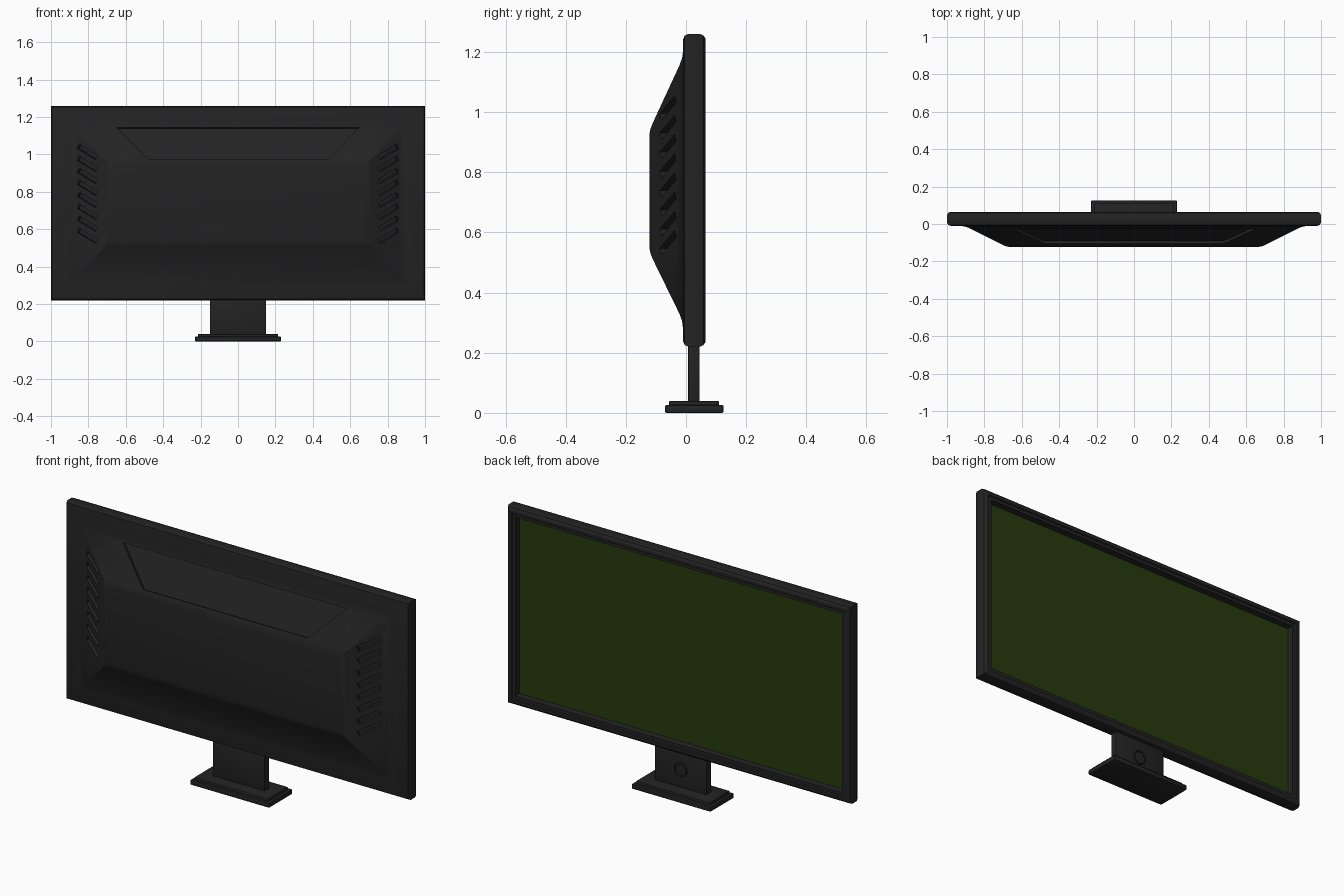
import bpy, bmesh, math
from mathutils import Matrix, Vector

if "Cube" in bpy.data.objects:
    bpy.data.objects.remove(bpy.data.objects["Cube"], do_unlink=True)


def material(name, rgb):
    m = bpy.data.materials.new(name)
    m.use_nodes = True
    m.diffuse_color = (*rgb, 1)
    m.node_tree.nodes["Principled BSDF"].inputs["Base Color"].default_value = (*rgb, 1)
    return m


BLACK = material("black plastic", (0.0165, 0.0165, 0.0165))
GREEN = material("dark green screen", (0.019, 0.043, 0.004))


def finish(name, bm, mat, angle=30):
    bmesh.ops.recalc_face_normals(bm, faces=bm.faces)
    mesh = bpy.data.meshes.new(name)
    bm.to_mesh(mesh)
    bm.free()
    mesh.materials.append(mat)
    ob = bpy.data.objects.new(name, mesh)
    bpy.context.collection.objects.link(ob)
    smooth(ob, angle)
    return ob


def smooth(ob, angle=30):
    bpy.ops.object.select_all(action="DESELECT")
    ob.select_set(True)
    bpy.context.view_layer.objects.active = ob
    bpy.ops.object.shade_smooth_by_angle(angle=math.radians(angle))


def loft(bm, rings):
    """Join a list of four-cornered rings and cap both ends."""
    loops = [[bm.verts.new(p) for p in ring] for ring in rings]
    for a, b in zip(loops, loops[1:]):
        for i in range(4):
            j = (i + 1) % 4
            bm.faces.new((a[i], a[j], b[j], b[i]))
    bm.faces.new(loops[0][::-1])
    bm.faces.new(loops[-1])


def upright(hx, z0, z1, y):
    return [(-hx, y, z0), (hx, y, z0), (hx, y, z1), (-hx, y, z1)]


def box(name, lo, hi, mat, bevel=0.0):
    bm = bmesh.new()
    size = Vector(hi) - Vector(lo)
    mid = (Vector(hi) + Vector(lo)) / 2
    bmesh.ops.create_cube(bm, size=1, matrix=Matrix.Translation(mid) @ Matrix.Diagonal((*size, 1)))
    if bevel:
        bmesh.ops.bevel(bm, geom=bm.edges[:], offset=bevel, segments=2, profile=0.5, affect="EDGES")
    return finish(name, bm, mat)


def cut(ob, cutter):
    cutter.hide_render = True
    mod = ob.modifiers.new("cut", "BOOLEAN")
    mod.object = cutter
    mod.solver = "EXACT"
    bpy.context.view_layer.objects.active = ob
    bpy.ops.object.modifier_apply(modifier=mod.name)
    bpy.data.objects.remove(cutter, do_unlink=True)
    smooth(ob)


# Screen frame: inset from the outer edge, depth
BOTTOM, TOP = 0.22, 1.26
frame_profile = [(0.02, -0.01), (0.006, -0.005), (0, 0.008), (0, 0.046), (0.005, 0.058),
                 (0.016, 0.065), (0.03, 0.065), (0.034, 0.06), (0.05, 0.06), (0.054, 0.025)]
bm = bmesh.new()
loft(bm, [upright(1 - d, BOTTOM + d, TOP - d, y) for d, y in frame_profile])
finish("screen_frame", bm, BLACK)

# Screen panel
box("screen", (-0.95, 0.022, 0.27), (0.95, 0.03, 1.21), GREEN)

# Housing: half width, bottom, top, depth
housing_profile = [(0.94, 0.27, 1.21, 0.0), (0.935, 0.28, 1.2, -0.01), (0.905, 0.305, 1.18, -0.013),
                   (0.88, 0.33, 1.155, -0.022), (0.705, 0.51, 0.965, -0.11),
                   (0.69, 0.53, 0.945, -0.118), (0.67, 0.55, 0.925, -0.122)]
bm = bmesh.new()
loft(bm, [upright(*r) for r in housing_profile])
housing = finish("housing", bm, BLACK)

# Slanted vents in both side slopes
bm = bmesh.new()
for side in (-1, 1):
    normal = Vector((side * 0.447, -0.894, 0))
    along = Vector((side * 0.1, 0.05, 0.06)).normalized()
    across = normal.cross(along)
    for i in range(8):
        rot = Matrix((along, across, normal)).transposed().to_4x4()
        place = Matrix.Translation((side * 0.805, -0.06, 0.565 + i * 0.064))
        bmesh.ops.create_cube(bm, size=1, matrix=place @ rot @ Matrix.Diagonal((0.125, 0.026, 0.05, 1)))
cut(housing, finish("vent_cutter", bm, BLACK))

# Recessed panel in the upper slope
normal = Vector((0, -0.907, 0.42))
panel = [Vector(p) for p in ((-0.65, -0.027, 1.145), (0.65, -0.027, 1.145),
                             (0.48, -0.105, 0.975), (-0.48, -0.105, 0.975))]
bm = bmesh.new()
loft(bm, [[p + normal * d for p in panel] for d in (-0.016, 0.05)])
cut(housing, finish("panel_cutter", bm, BLACK))

# Stand
box("base_plate", (-0.23, -0.07, 0), (0.23, 0.125, 0.026), BLACK, 0.005)
box("base_step", (-0.215, -0.057, 0.02), (0.215, 0.11, 0.04), BLACK, 0.005)
neck = box("neck", (-0.15, 0.007, 0.03), (0.15, 0.045, 0.25), BLACK, 0.002)


# Round button set in a recess on the screen side of the neck
def disc(name, radius, y0, y1):
    bm = bmesh.new()
    place = Matrix.Translation((0, (y0 + y1) / 2, 0.13)) @ Matrix.Rotation(math.pi / 2, 4, "X")
    bmesh.ops.create_cone(bm, cap_ends=True, segments=32, radius1=radius, radius2=radius,
                          depth=y1 - y0, matrix=place)
    return finish(name, bm, BLACK)


cut(neck, disc("button_cutter", 0.037, 0.035, 0.06))
disc("button", 0.031, 0.03, 0.043)
